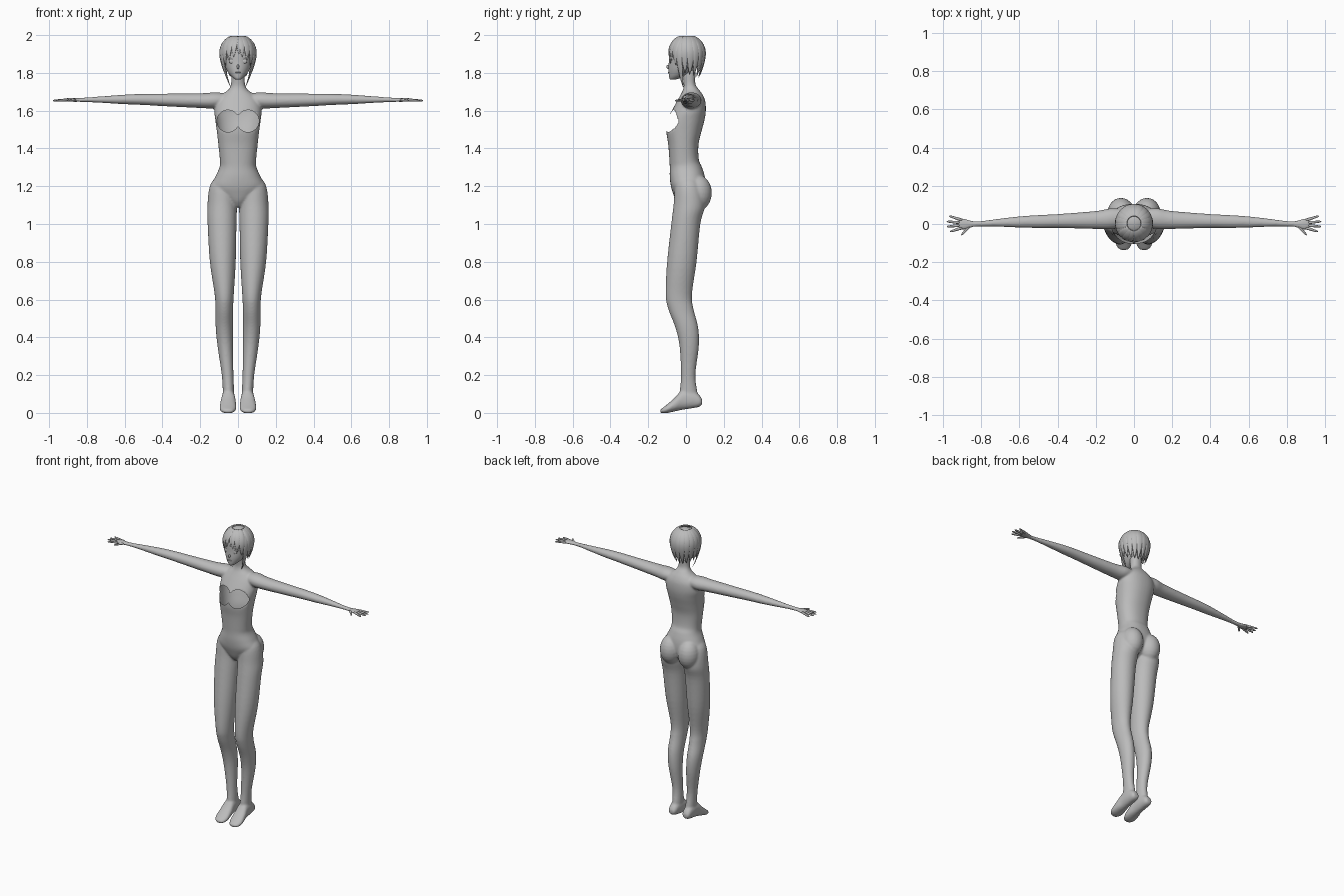
import bpy, bmesh, math
from mathutils import Vector
from mathutils.bvhtree import BVHTree

if "Cube" in bpy.data.objects:
    bpy.data.objects.remove(bpy.data.objects["Cube"])

grey = bpy.data.materials.new("plain grey")
grey.diffuse_color = (0.5, 0.5, 0.5, 1)
grey.use_nodes = True
grey.node_tree.nodes["Principled BSDF"].inputs["Base Color"].default_value = grey.diffuse_color


def finish(name, bm):
    bmesh.ops.recalc_face_normals(bm, faces=bm.faces[:])
    me = bpy.data.meshes.new(name)
    bm.to_mesh(me)
    ob = bpy.data.objects.new(name, me)
    bpy.context.collection.objects.link(ob)
    me.materials.append(grey)
    me.polygons.foreach_set("use_smooth", [True] * len(me.polygons))
    return ob


def smooth_keys(keys, steps=5):
    # Catmull-Rom interpolation through key tuples
    out = []
    for i in range(len(keys) - 1):
        p0, p1, p2, p3 = (keys[max(i - 1, 0)], keys[i], keys[i + 1],
                          keys[min(i + 2, len(keys) - 1)])
        for s in range(steps):
            t = s / steps
            out.append([0.5 * (2 * b + (c - a) * t + (2 * a - 5 * b + 4 * c - d) * t * t
                               + (3 * b - a - 3 * c + d) * t ** 3)
                        for a, b, c, d in zip(p0, p1, p2, p3)])
    return out + [list(keys[-1])]


def skin(bm, rings):
    vs = [[bm.verts.new(p) for p in r] for r in rings]
    n = len(vs[0])
    for a, b in zip(vs, vs[1:]):
        for i in range(n):
            bm.faces.new((a[i], a[(i + 1) % n], b[(i + 1) % n], b[i]))
    bm.faces.new(vs[0])
    bm.faces.new(vs[-1][::-1])


def loft(bm, axis, keys, sx=1, n=28, power=1.0):
    # each key: position on axis, then min/max of the two other directions
    rings = []
    for t, a0, a1, b0, b1 in smooth_keys(keys):
        ring = []
        for k in range(n):
            c, s = math.cos(2 * math.pi * k / n), math.sin(2 * math.pi * k / n)
            c = math.copysign(abs(c) ** power, c)
            s = math.copysign(abs(s) ** power, s)
            a = (a0 + a1) / 2 + c * (a1 - a0) / 2
            b = (b0 + b1) / 2 + s * (b1 - b0) / 2
            x, y, z = {"z": (a, b, t), "y": (a, t, b), "x": (t, a, b)}[axis]
            ring.append((x * sx, y, z))
        rings.append(ring)
    skin(bm, rings)


def tube(bm, pts, radii, flat, centre, n=8):
    # tapered strand whose thin side faces away from centre
    rings = []
    for i, p in enumerate(pts):
        d = (pts[min(i + 1, len(pts) - 1)] - pts[max(i - 1, 0)]).normalized()
        side = d.cross(p - centre).normalized()
        nrm = side.cross(d)
        rings.append([p + (side * math.cos(2 * math.pi * k / n)
                           + nrm * flat * math.sin(2 * math.pi * k / n)) * radii[i]
                      for k in range(n)])
    skin(bm, rings)


def ball(bm, c, r, seg=24):
    new = bmesh.ops.create_uvsphere(bm, u_segments=seg, v_segments=seg // 2, radius=1)["verts"]
    for v in new:
        v.co = Vector(c) + Vector((v.co.x * r[0], v.co.y * r[1], v.co.z * r[2]))


# body: torso, legs, feet and arms fused into one skin
bm = bmesh.new()
torso = [(1.09, .02, -.03, .04), (1.12, .06, -.052, .08), (1.16, .115, -.068, .10),
         (1.2, .14, -.08, .105), (1.25, .12, -.086, .10), (1.3, .098, -.086, .085),
         (1.34, .096, -.088, .068), (1.42, .104, -.094, .066), (1.49, .112, -.104, .082),
         (1.55, .12, -.10, .098), (1.6, .125, -.075, .105), (1.65, .115, -.048, .102),
         (1.685, .085, -.028, .088), (1.71, .052, -.016, .07), (1.74, .037, -.012, .05),
         (1.8, .036, -.02, .05), (1.83, .034, -.02, .045)]
loft(bm, "z", [(z, -w, w, f, b) for z, w, f, b in torso], n=40, power=0.9)
leg = [(1.27, .05, .09, -.02, .03), (1.21, .014, .146, -.055, .08), (1.1, .006, .162, -.066, .10),
       (1.0, .008, .161, -.078, .076), (.8, .012, .149, -.10, .056), (.63, .022, .124, -.108, .032),
       (.55, .026, .119, -.094, .04), (.45, .027, .118, -.056, .065), (.35, .026, .108, -.034, .068),
       (.2, .024, .086, -.027, .05), (.1, .02, .08, -.034, .062), (.06, .024, .08, -.03, .06)]
foot = [(.086, .035, .07, .045, .07), (.07, .024, .08, .032, .095), (.03, .018, .085, .024, .12),
        (-.02, .014, .088, .016, .12), (-.06, .01, .095, .008, .08), (-.1, .01, .097, -.001, .045),
        (-.125, .022, .085, -.002, .026), (-.137, .035, .07, .002, .016)]
arm = [(.05, -.01, .075, 1.63, 1.69), (.12, -.026, .082, 1.612, 1.697), (.2, -.026, .068, 1.614, 1.692),
       (.4, -.021, .052, 1.624, 1.69), (.5, -.021, .047, 1.63, 1.689), (.6, -.019, .04, 1.634, 1.685),
       (.72, -.014, .026, 1.641, 1.676), (.8, -.013, .016, 1.645, 1.67), (.85, -.016, .016, 1.646, 1.667)]
for s in (-1, 1):
    loft(bm, "z", leg, s)
    loft(bm, "y", foot, s, power=0.9)
    loft(bm, "x", arm, s)
    ball(bm, (s * .068, .062, 1.165), (.07, .075, .095))
raw = finish("body_base", bm)
bm.free()
rm = raw.modifiers.new("fuse", "REMESH")
rm.mode, rm.voxel_size = "VOXEL", 0.006
sm = raw.modifiers.new("soften", "SMOOTH")
sm.factor, sm.iterations = 0.5, 7
bm = bmesh.new()
bm.from_object(raw, bpy.context.evaluated_depsgraph_get())
bpy.data.objects.remove(raw)

# open double-round cutout in the chest
R, CX, CZ = .058, .053, 1.545


def chest(v):
    d = Vector((abs(v.co.x) - CX, v.co.z - CZ))
    return d if v.co.y < .03 else Vector((9, 9))


bmesh.ops.delete(bm, geom=[v for v in bm.verts if chest(v).length < R], context="VERTS")
for v in bm.verts:
    d = chest(v)
    if v.is_boundary and d.length < R + .02:
        d = d.normalized() * R
        v.co.x = math.copysign(CX + d.x, v.co.x)
        v.co.z = CZ + d.y
body = finish("body", bm)
bm.free()

# hands: palm, four fingers and a thumb
below = Vector((0, 0, -60))
fingers = [((.90, .02), (.967, .042)), ((.91, .007), (.98, .013)),
           ((.91, -.007), (.98, -.014)), ((.90, -.02), (.962, -.04)), ((.862, -.012), (.903, -.058))]
for s, side in ((-1, "left"), (1, "right")):
    bm = bmesh.new()
    loft(bm, "x", [(.835, -.012, .013, 1.648, 1.666), (.86, -.02, .018, 1.647, 1.667),
                   (.89, -.028, .027, 1.648, 1.667), (.91, -.024, .023, 1.65, 1.665),
                   (.92, -.012, .012, 1.653, 1.661)], s, 16)
    for (x0, y0), (x1, y1) in fingers:
        a, b = Vector((s * x0, y0, 1.657)), Vector((s * x1, y1, 1.653))
        tube(bm, [a.lerp(b, t) for t in (0, .3, .6, .9, 1)],
             (.008, .0075, .0065, .005, .002), .9, below)
    finish(side + "_hand", bm)
    bm.free()

# head with nose and ears
bm = bmesh.new()
head = [(1.764, .01, -.082, -.06), (1.772, .024, -.088, -.03), (1.79, .043, -.091, .01),
        (1.82, .062, -.093, .05), (1.86, .075, -.091, .075), (1.9, .08, -.09, .083),
        (1.94, .075, -.084, .08), (1.97, .055, -.06, .06), (1.985, .02, -.025, .025)]
loft(bm, "z", [(z, -w, w, f, b) for z, w, f, b in head], n=36)
tree = BVHTree.FromBMesh(bm)
ball(bm, (0, -.09, 1.832), (.007, .014, .012), 12)
for s in (-1, 1):
    ball(bm, (s * .076, .005, 1.85), (.008, .014, .024), 12)
finish("head", bm)
bm.free()


def plate(bm, x, z, w, h):
    y = tree.ray_cast(Vector((x, -1, z)), Vector((0, 1, 0)))[0].y
    ball(bm, (x, y, z), (w, .004, h), 16)


# eyes, brows and mouth as thin plates
for name, items in (("eyes", ((.033, 1.862, .016, .012), (.033, 1.862, .007, .0095))),
                    ("brows", ((.034, 1.888, .018, .0025),)),
                    ("mouth", ((.004, 1.802, .012, .0025),))):
    bm = bmesh.new()
    for s in (-1, 1):
        for x, z, w, h in items:
            plate(bm, s * x, z, w, h)
    finish(name, bm)
    bm.free()

# hair: scalp cap and tapered locks falling from the crown
C = Vector((0, .003, 1.9))
bm = bmesh.new()
ball(bm, C + Vector((0, .008, .005)), (.089, .085, .09), 32)
bmesh.ops.delete(bm, geom=[v for v in bm.verts if v.co.z < 1.915 + min(0, -v.co.y * 1.6 + .01)
                           or v.co.z < 1.8], context="VERTS")
finish("hair_cap", bm)
bm.free()


def lock(bm, az, end, width):
    # az in degrees from the front; end is the height of the tip
    a = math.radians(az)
    pts, N = [], 14
    for i in range(N + 1):
        z = 1.992 + (end - 1.992) * (1 - math.cos(math.pi / 2 * i / N)) 
        h = (z - C.z) / .1
        r = math.sqrt(max(0, 1 - min(1, abs(h)) ** 2)) if h > 0 else 1 - .22 * (h * h) ** .8
        pts.append(Vector((math.sin(a) * .093 * r, C.y - math.cos(a) * .096 * r, z)))
    rad = [width * max(.04, math.sin(math.pi * (.12 + .88 * i / N)) ** .7) for i in range(N + 1)]
    rad[-1] = .001
    tube(bm, pts, rad, .3, C - Vector((0, 0, .02)), 10)


bm = bmesh.new()
for s in (-1, 1):
    for az, end, w in ((14, 1.885, .018), (32, 1.865, .021), (50, 1.84, .022), (66, 1.725, .02),
                       (84, 1.80, .024), (103, 1.79, .025), (122, 1.785, .025),
                       (141, 1.78, .025), (160, 1.775, .025)):
        lock(bm, s * az, end, w)
lock(bm, 180, 1.775, .024)
lock(bm, 3, 1.90, .014)
finish("hair_locks", bm)
bm.free()
